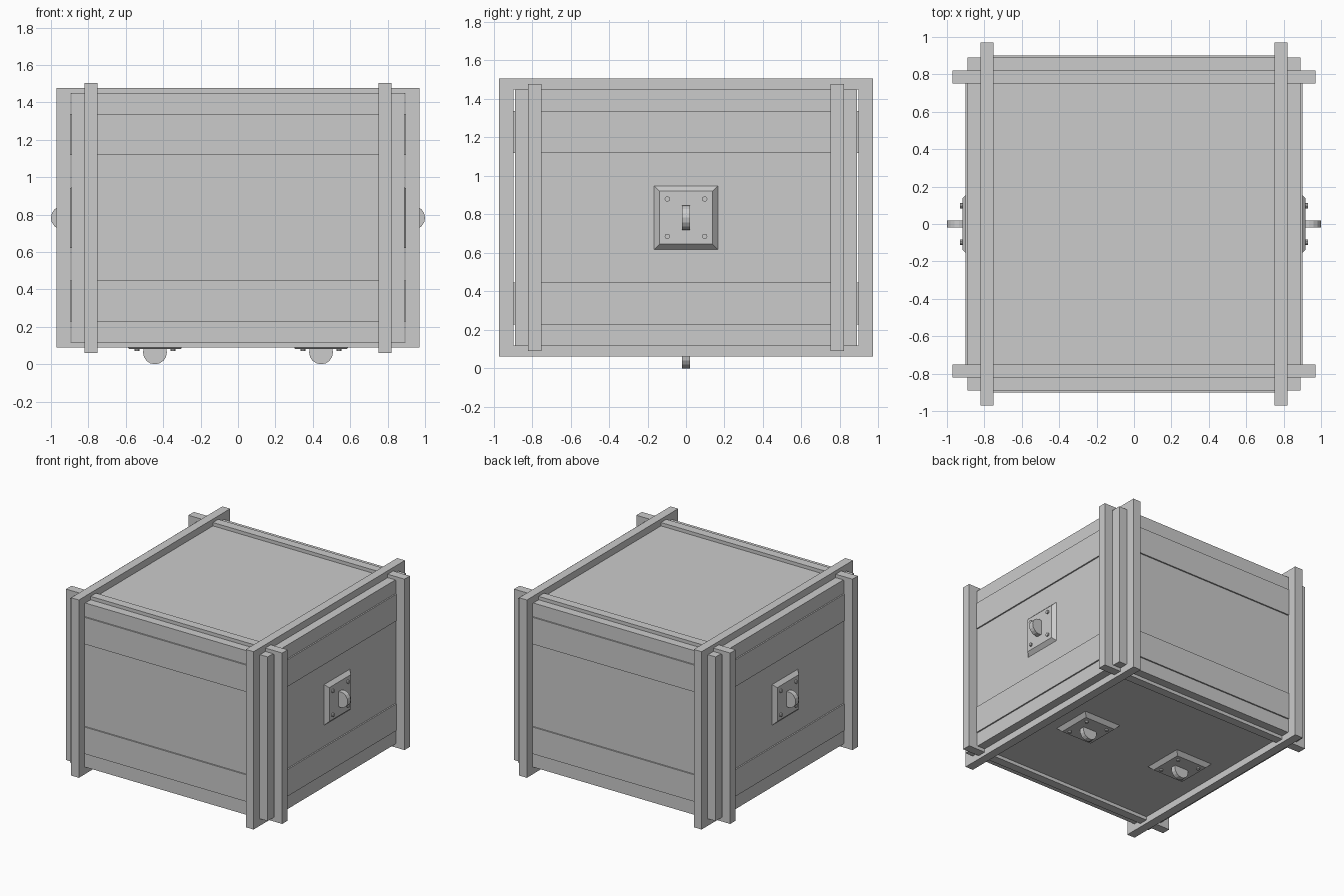
import bpy
import bmesh
import math
from mathutils import Matrix, Vector

cube = bpy.data.objects.get("Cube")
if cube:
    bpy.data.objects.remove(cube, do_unlink=True)

grey = bpy.data.materials.new("plain_grey")
grey.use_nodes = True
GREY = (0.6, 0.6, 0.6, 1)
grey.diffuse_color = GREY
grey.node_tree.nodes["Principled BSDF"].inputs["Base Color"].default_value = GREY

MID = 0.783      # height of the crate's centre
BODY = 0.889     # half width of the body
POST = 0.785     # distance of each strap from the centre
STRAP = 0.07     # strap width


def finish(bm, name):
    bmesh.ops.recalc_face_normals(bm, faces=bm.faces)
    mesh = bpy.data.meshes.new(name)
    bm.to_mesh(mesh)
    bm.free()
    mesh.materials.append(grey)
    obj = bpy.data.objects.new(name, mesh)
    bpy.context.collection.objects.link(obj)
    return obj


def box(name, centre, size):
    bm = bmesh.new()
    bmesh.ops.create_cube(bm, size=1, matrix=Matrix.Translation(centre) @ Matrix.Diagonal((*size, 1)))
    return finish(bm, name)


def strap_frame(name, offset, outer, inner, turn):
    """Rectangular hoop in the XZ plane, moved along its axis, then turned about z."""
    bm = bmesh.new()
    corners = [(-1, -1), (1, -1), (1, 1), (-1, 1)]
    rings = [[bm.verts.new((sx * w, offset + side * STRAP / 2, MID + sz * h)) for sx, sz in corners]
             for side in (-1, 1) for w, h in (outer, inner)]
    front_out, front_in, back_out, back_in = rings
    for a, b in ((front_out, front_in), (front_in, back_in), (back_in, back_out), (back_out, front_out)):
        for i in range(4):
            j = (i + 1) % 4
            bm.faces.new((a[i], a[j], b[j], b[i]))
    bmesh.ops.rotate(bm, verts=bm.verts, cent=(0, 0, 0), matrix=Matrix.Rotation(turn, 3, 'Z'))
    return finish(bm, name)


def lug_plate(name, place):
    """Bevelled plate with four bolts and a rounded lug, facing local +z."""
    bm = bmesh.new()
    # bevelled plate
    half = math.sqrt(2)
    bmesh.ops.create_cone(bm, cap_ends=True, segments=4, radius1=0.167 * half, radius2=0.138 * half,
                          depth=0.03, matrix=Matrix.Translation((0, 0, 0.013)) @ Matrix.Rotation(math.pi / 4, 4, 'Z'))
    # bolts
    for sx in (-1, 1):
        for sy in (-1, 1):
            bmesh.ops.create_cone(bm, cap_ends=True, segments=10, radius1=0.014, radius2=0.014, depth=0.02,
                                  matrix=Matrix.Translation((sx * 0.097, sy * 0.097, 0.03)))
    # lug
    bmesh.ops.create_cone(bm, cap_ends=True, segments=16, radius1=0.064, radius2=0.064, depth=0.04,
                          matrix=Matrix.Translation((0, 0, 0.047)) @ Matrix.Rotation(math.pi / 2, 4, 'X'))
    bmesh.ops.transform(bm, matrix=place, verts=bm.verts)
    return finish(bm, name)


# Body
box("crate_body", (0, 0, MID), (BODY * 2, BODY * 2, 1.333))

# Raised rails on all four sides, between the straps
for level, z in (("lower", 0.338), ("upper", 1.229)):
    for turn, side in enumerate(("front", "left", "back", "right")):
        rail = box(f"{level}_{side}_rail", (0, -0.885, z), (1.5, 0.03, 0.218))
        rail.data.transform(Matrix.Rotation(turn * math.pi / 2, 4, 'Z'))

# Straps: two hoops each way, the lengthwise pair standing taller
for s, side in ((-1, "first"), (1, "second")):
    strap_frame(f"{side}_cross_strap", s * POST, (0.971, 0.694), (0.896, 0.663), 0)
    strap_frame(f"{side}_long_strap", s * POST, (0.971, 0.722), (0.896, 0.665), math.pi / 2)

# Lug plates on both sides and underneath
for s, side in ((-1, "right"), (1, "left")):
    lug_plate(f"{side}_side_lug", Matrix.Translation((s * BODY, 0, MID)) @ Matrix.Rotation(s * math.pi / 2, 4, 'Y'))
    lug_plate(f"{side}_bottom_lug", Matrix.Translation((s * 0.444, 0, 0.111)) @ Matrix.Rotation(math.pi, 4, 'Y'))
